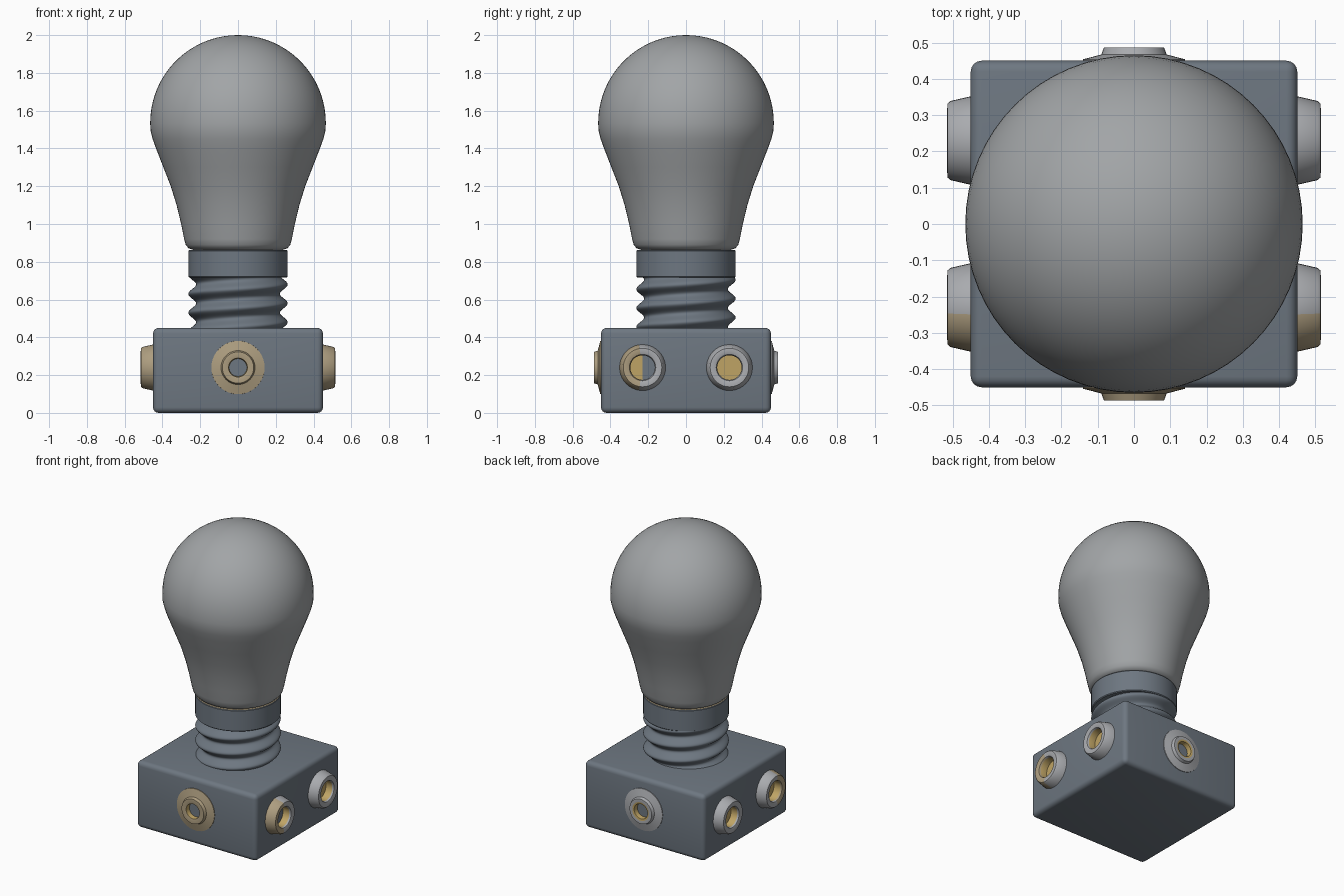
import bpy, bmesh, math
from mathutils import Matrix, Vector

if "Cube" in bpy.data.objects:
    bpy.data.objects.remove(bpy.data.objects["Cube"])


def material(name, rgb):
    m = bpy.data.materials.new(name)
    m.diffuse_color = (*rgb, 1)
    m.use_nodes = True
    m.node_tree.nodes["Principled BSDF"].inputs["Base Color"].default_value = m.diffuse_color
    return m


SLATE = material("slate", (0.155, 0.185, 0.22))
GREY = material("bulb grey", (0.36, 0.375, 0.385))
SILVER = material("silver grey", (0.40, 0.41, 0.43))
TAN = material("tan", (0.42, 0.34, 0.215))
GOLD = material("gold", (0.52, 0.37, 0.13))


def finish(bm, name, mats, angle=35):
    bmesh.ops.recalc_face_normals(bm, faces=bm.faces)
    me = bpy.data.meshes.new(name)
    bm.to_mesh(me)
    bm.free()
    ob = bpy.data.objects.new(name, me)
    bpy.context.collection.objects.link(ob)
    for m in mats:
        me.materials.append(m)
    bpy.ops.object.select_all(action='DESELECT')
    ob.select_set(True)
    bpy.context.view_layer.objects.active = ob
    bpy.ops.object.shade_smooth_by_angle(angle=math.radians(angle))
    return ob


def lathe(name, profile, mats, matrix=Matrix(), rule=None, n=64, angle=35):
    """Revolve (radius, height) points; rule(segment, centre) gives the material index."""
    bm = bmesh.new()
    rings = []
    for r, h in profile:
        if r < 1e-6:
            rings.append([bm.verts.new(matrix @ Vector((0, 0, h)))] * n)
        else:
            rings.append([bm.verts.new(matrix @ Vector((r * math.cos(2 * math.pi * i / n),
                                                        r * math.sin(2 * math.pi * i / n), h)))
                          for i in range(n)])
    for s, (a, b) in enumerate(zip(rings, rings[1:])):
        for i in range(n):
            j = (i + 1) % n
            f = bm.faces.new(list(dict.fromkeys((a[i], a[j], b[j], b[i]))))
            if rule:
                f.material_index = rule(s, f.calc_center_median())
    return finish(bm, name, mats, angle)


# base block with rounded edges
bm = bmesh.new()
bmesh.ops.create_cube(bm, size=1, matrix=Matrix.Translation((0, 0, 0.225)) @ Matrix.Diagonal((0.9, 0.9, 0.45, 1)))
bmesh.ops.bevel(bm, geom=bm.edges[:], offset=0.03, segments=4, profile=0.5, affect='EDGES')
finish(bm, "base_block", [SLATE])

# helical screw thread
bm = bmesh.new()
N, ROWS, PITCH = 64, 72, 0.1
rows = []
for k in range(ROWS + 1):
    z = 0.44 + 0.29 * k / ROWS
    row = []
    for i in range(N):
        t = 2 * math.pi * i / N
        w = 0.5 + 0.5 * math.cos(2 * math.pi * (z - 0.58) / PITCH - t)
        r = 0.222 + 0.041 * w
        row.append(bm.verts.new((r * math.cos(t), r * math.sin(t), z)))
    rows.append(row)
for a, b in zip(rows, rows[1:]):
    for i in range(N):
        j = (i + 1) % N
        bm.faces.new((a[i], a[j], b[j], b[i]))
finish(bm, "screw_thread", [SLATE], 60)

# collar, with a tan top rim
lathe("collar", [(0.2, 0.717), (0.258, 0.717), (0.263, 0.722), (0.263, 0.858), (0.26, 0.862), (0.2, 0.862)],
      [SLATE, TAN], rule=lambda s, c: int(s == 4))

# bulb: flared neck, then a sphere
bulb = [(0, 0.856), (0.235, 0.862), (0.262, 0.872), (0.277, 0.89), (0.285, 0.92), (0.301, 1.0),
        (0.325, 1.1), (0.356, 1.2), (0.395, 1.3), (0.434, 1.4), (0.452, 1.45)]
for k in range(21):
    a = math.radians(-5 + 95 * k / 20)
    bulb.append((0.465 * math.cos(a) if k < 20 else 0, 1.535 + 0.465 * math.sin(a)))
lathe("bulb", bulb, [GREY], angle=60)


def face_matrix(axis, x, y):
    return Matrix.Translation((x, y, 0.24)) @ Vector(axis).to_track_quat('Z', 'Y').to_matrix().to_4x4()


# four side sockets: the front half of the front pair is tan
SOCKET = [(0.124, -0.01), (0.121, 0.004), (0.109, 0.056), (0.102, 0.064), (0.085, 0.065),
          (0.07, 0.06), (0.065, 0.05), (0.065, 0.003), (0, 0.003)]


def socket_rule(s, c):
    if s == 7:
        return 3 if -0.23 < c.y < 0 else 2
    if s == 6:
        return 2
    return 1 if c.y < -0.245 else 0


for sx, side in ((-1, "left"), (1, "right")):
    for sy, end in ((-1, "front"), (1, "back")):
        lathe(f"{side}_{end}_socket", SOCKET, [SILVER, TAN, GOLD, SLATE],
              face_matrix((sx, 0, 0), sx * 0.45, sy * 0.23), socket_rule, n=40)

# front and back flanged sockets
FLANGE = [(0.142, -0.01), (0.141, 0.004), (0.09, 0.017), (0.083, 0.036), (0.062, 0.037),
          (0.05, 0.034), (0.047, 0.003), (0, 0.003)]
for sy, name, shell in ((-1, "front_socket", TAN), (1, "back_socket", SILVER)):
    lathe(name, FLANGE, [shell, GOLD, SLATE], face_matrix((0, sy, 0), 0, sy * 0.45),
          lambda s, c: 2 if s == 6 else int(s in (4, 5) and c.y > 0 or s == 5), n=40)
